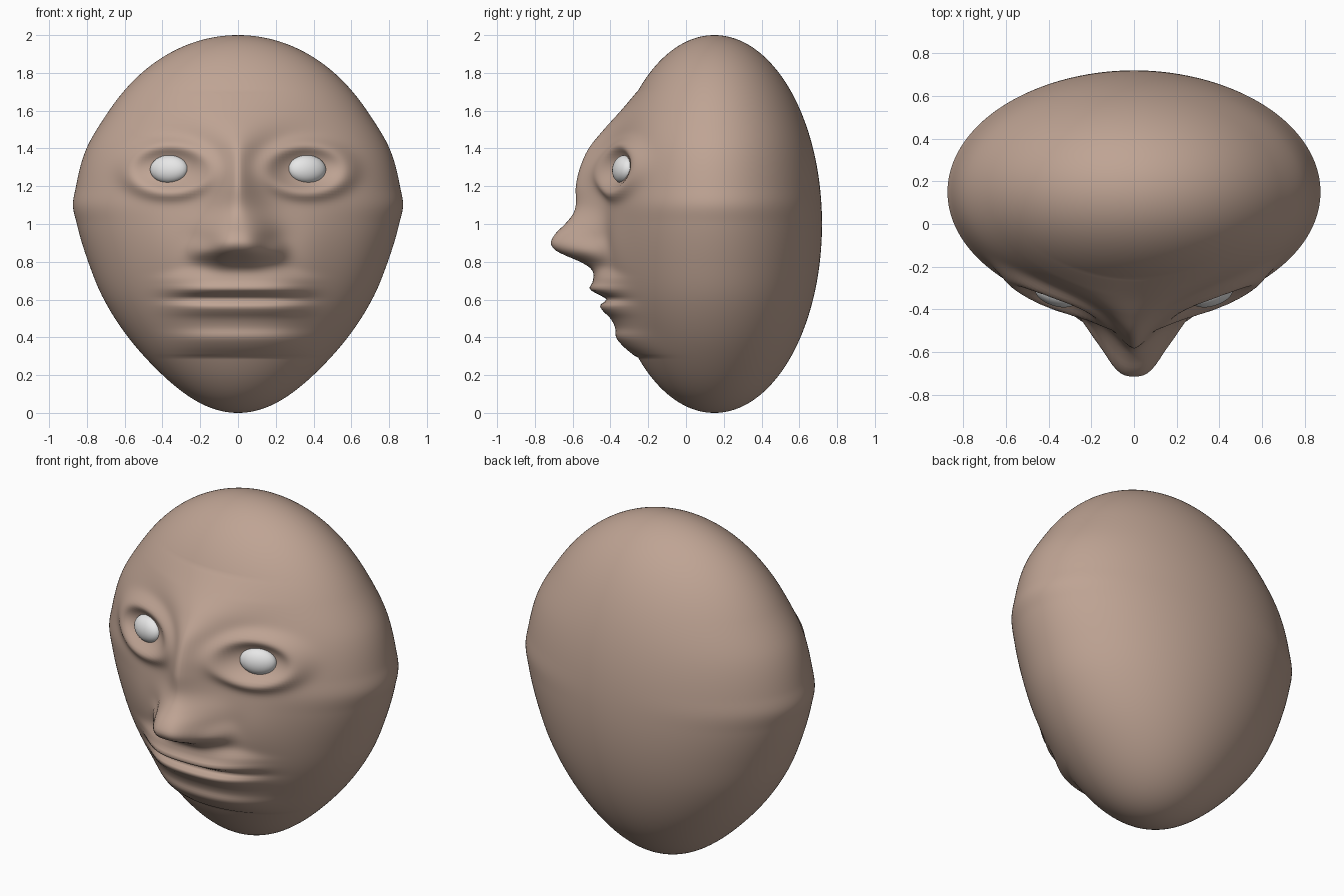
import bpy
import bmesh
import math
from mathutils import Vector

default_cube = bpy.data.objects.get("Cube")
if default_cube:
    bpy.data.objects.remove(default_cube, do_unlink=True)

CENTRE_Y = 0.15
HALF_WIDTH, HALF_DEPTH = 0.875, 0.57
EYE_X, EYE_Z = 0.365, 1.29


def make_material(name, colour):
    material = bpy.data.materials.new(name)
    material.use_nodes = True
    material.diffuse_color = colour
    shader = material.node_tree.nodes["Principled BSDF"]
    shader.inputs["Base Color"].default_value = colour
    shader.inputs["Roughness"].default_value = 0.6
    return material


def smooth_curve(points, value):
    """Cubic interpolation through (position, value) points."""
    if value <= points[0][0]:
        return points[0][1]
    if value >= points[-1][0]:
        return points[-1][1]
    index = next(i for i in range(len(points) - 1) if value <= points[i + 1][0])

    def slope(i):
        before = points[max(i - 1, 0)]
        after = points[min(i + 1, len(points) - 1)]
        return (after[1] - before[1]) / (after[0] - before[0])

    (start, a), (end, b) = points[index], points[index + 1]
    span = end - start
    t = (value - start) / span
    bend_a = slope(index) * span
    bend_b = slope(index + 1) * span
    return (a * (1 + 2 * t) * (1 - t) ** 2 + bend_a * t * (1 - t) ** 2
            + b * t * t * (3 - 2 * t) + bend_b * t * t * (t - 1))


def bump(distance, size):
    return math.exp(-(distance / size) ** 2)


# Width of the skull by height, relative to a plain ellipsoid
WIDTH = [(0, .71), (.1, .73), (.2, .76), (.4, .83), (.6, .885), (.8, .925),
         (1, .975), (1.1, 1.004), (1.2, 1), (1.4, 1), (1.6, .975), (2, .97)]

# Centre line of the face by height: chin, lips, nose, brow, forehead
PROFILE = [(.3, -.27), (.35, -.33), (.4, -.37), (.45, -.375), (.5, -.4),
           (.54, -.44), (.57, -.455), (.6, -.42), (.62, -.45), (.655, -.51),
           (.69, -.495), (.74, -.49), (.77, -.51), (.8, -.56), (.83, -.63),
           (.86, -.69), (.9, -.715), (.95, -.69), (1, -.64), (1.05, -.6),
           (1.1, -.583), (1.2, -.583), (1.3, -.56), (1.4, -.515),
           (1.5, -.435), (1.6, -.345), (1.7, -.26)]

# Sideways reach and squareness of the centre relief by height
REACH = [(.3, .35), (.7, .32), (.77, .22), (.83, .19), (.9, .175),
         (1, .165), (1.1, .145), (1.3, .125), (1.42, .15), (1.6, .28)]
SQUARENESS = [(.6, 4), (.7, 3.5), (.8, 2.9), (.9, 2.9), (1.1, 1.7),
              (1.3, 1.5), (1.6, 2)]


def face_relief(x, z):
    """How far the face stands out in front of the plain skull."""
    side = abs(x)
    relief = 0.0
    if PROFILE[0][0] < z < PROFILE[-1][0]:
        skull = CENTRE_Y - HALF_DEPTH * math.sqrt(1 - (z - 1) ** 2)
        height = skull - smooth_curve(PROFILE, z)
        reach = smooth_curve(REACH, z)
        relief = height * math.exp(-(side / reach) ** smooth_curve(SQUARENESS, z))
    # Nostril wings and cheeks
    relief += 0.035 * bump(side - 0.2, 0.06) * bump(z - 0.86, 0.05)
    relief += 0.025 * bump(side - 0.33, 0.16) * bump(z - 0.85, 0.25)
    # Sunken sockets with raised lids and folds around them
    ring = math.hypot((side - EYE_X) / 0.21, (z - EYE_Z) / 0.125)
    relief += 0.04 * bump(ring - 1, 0.32) - 0.025 * bump(ring, 0.5)
    return relief


def build_head(material):
    bm = bmesh.new()
    bmesh.ops.create_uvsphere(bm, u_segments=256, v_segments=200, radius=1)
    for vert in bm.verts:
        sx, sy, sz = vert.co
        z = 1 + sz
        x = sx * HALF_WIDTH * smooth_curve(WIDTH, z)
        y = CENTRE_Y + sy * HALF_DEPTH
        if sy < 0:
            front = min(1, -sy / 0.45)
            y -= face_relief(x, z) * front * front * (3 - 2 * front)
        vert.co = (x, y, z)
    return finish(bm, "head", material)


def build_eye(name, side, material):
    bm = bmesh.new()
    bmesh.ops.create_uvsphere(bm, u_segments=32, v_segments=20, radius=1)
    for vert in bm.verts:
        vert.co = vert.co * 1.0
        vert.co.x *= 0.104
        vert.co.y *= 0.055
        vert.co.z *= 0.075
    eye = finish(bm, name, material)
    skull = math.sqrt(1 - (EYE_Z - 1) ** 2 - (EYE_X / HALF_WIDTH) ** 2)
    eye.location = Vector((side * EYE_X, CENTRE_Y - HALF_DEPTH * skull + 0.012, EYE_Z))
    eye.rotation_euler = (math.radians(-10), 0, side * math.radians(18))
    return eye


def finish(bm, name, material):
    mesh = bpy.data.meshes.new(name)
    bm.to_mesh(mesh)
    bm.free()
    mesh.materials.append(material)
    for face in mesh.polygons:
        face.use_smooth = True
    obj = bpy.data.objects.new(name, mesh)
    bpy.context.collection.objects.link(obj)
    return obj


skin = make_material("warm_tan_skin", (0.52, 0.37, 0.295, 1))
white = make_material("eye_white", (0.8, 0.8, 0.8, 1))

build_head(skin)
for eye_name, eye_side in (("left_eye", 1), ("right_eye", -1)):
    build_eye(eye_name, eye_side, white)
